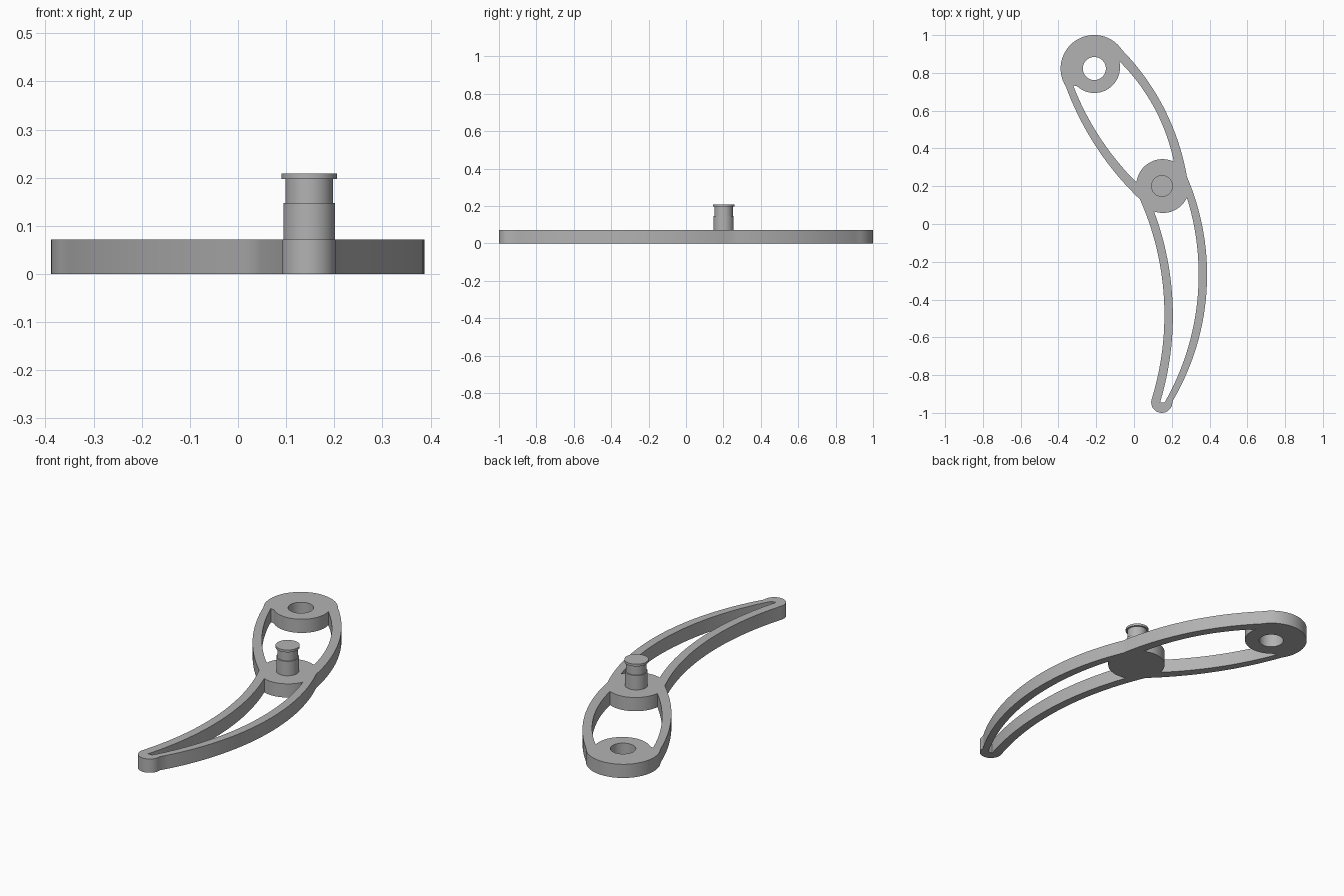
import bpy, bmesh, math
from mathutils import Vector

cube = bpy.data.objects.get("Cube")
if cube:
    bpy.data.objects.remove(cube, do_unlink=True)

grey = bpy.data.materials.new("plain_grey")
grey.use_nodes = True
grey.diffuse_color = (0.45, 0.45, 0.45, 1)
grey.node_tree.nodes["Principled BSDF"].inputs["Base Color"].default_value = grey.diffuse_color

HEIGHT = 0.072
HUB = (0.148, 0.201)
RING = (-0.21, 0.823)


def arc(p, q, sag, steps=28):
    """Circular arc from p up to (not including) q, bulging right of travel by sag."""
    p, q = Vector(p), Vector(q)
    if sag == 0:
        return [p]
    half = (q - p).length / 2
    side = Vector((q.y - p.y, p.x - q.x)).normalized()
    radius = (half * half + sag * sag) / (2 * sag)
    centre = (p + q) / 2 + side * (sag - radius)
    sweep = 4 * math.atan(sag / half)
    start = math.atan2(p.y - centre.y, p.x - centre.x)
    r = abs(radius)
    return [centre + r * Vector((math.cos(start + sweep * i / steps),
                                 math.sin(start + sweep * i / steps)))
            for i in range(steps)]


def loop(corners):
    """Closed outline from (x, y, sag to the next corner)."""
    pts = []
    for i, (x, y, sag) in enumerate(corners):
        pts += arc((x, y), corners[(i + 1) % len(corners)][:2], sag)
    return pts


def finish(obj):
    bpy.ops.object.select_all(action='DESELECT')
    obj.select_set(True)
    bpy.context.view_layer.objects.active = obj
    if obj.type == 'CURVE':
        bpy.ops.object.convert(target='MESH')
        obj = bpy.context.object
        bm = bmesh.new()
        bm.from_mesh(obj.data)
        bmesh.ops.remove_doubles(bm, verts=bm.verts, dist=1e-5)
        bmesh.ops.recalc_face_normals(bm, faces=bm.faces)
        bm.to_mesh(obj.data)
        bm.free()
    obj.data.materials.clear()
    obj.data.materials.append(grey)
    bpy.ops.object.shade_smooth_by_angle(angle=math.radians(30))


# Outside edge: ring end, curved walls and rounded tip
outside = loop([(-0.36, 0.726, 0.041), (0.032, 0.13, -0.095),
                (0.095, -0.923, 0.0685), (0.203, -0.94, 0.143),
                (0.28, 0.251, 0.057), (-0.062, 0.92, 0.1775)])
# Opening between the ring and the hub
upper_opening = loop([(-0.078, 0.862, -0.045), (0.211, 0.33, 0.058),
                      (0.013, 0.22, -0.032), (-0.322, 0.733, 0),
                      (-0.302, 0.73, 0.097)])
# Long opening between the hub and the tip
lower_opening = loop([(0.28, 0.14, -0.114), (0.162, -0.945, 0),
                      (0.138, -0.945, 0.083), (0.106, 0.067, 0.037)])
# Round bore through the ring
x, y = RING
bore = loop([(x - 0.061, y, 0.061), (x + 0.061, y, 0.061)])

curve = bpy.data.curves.new("lever_body", 'CURVE')
curve.dimensions = '2D'
curve.fill_mode = 'BOTH'
curve.extrude = HEIGHT / 2
for pts in (outside, upper_opening, lower_opening, bore):
    spline = curve.splines.new('POLY')
    spline.points.add(len(pts) - 1)
    for point, co in zip(spline.points, pts):
        point.co = (co.x, co.y, 0, 1)
    spline.use_cyclic_u = True
body = bpy.data.objects.new("lever_body", curve)
body.location.z = HEIGHT / 2
bpy.context.collection.objects.link(body)
finish(body)

# Stepped pin with a flanged cap, turned from a profile
profile = [(0, HEIGHT - 0.01), (0.054, HEIGHT - 0.01), (0.054, 0.148),
           (0.049, 0.148), (0.049, 0.197), (0.0575, 0.197),
           (0.0575, 0.209), (0, 0.209)]
bm = bmesh.new()
verts = [bm.verts.new((r, 0, z)) for r, z in profile]
edges = [bm.edges.new(pair) for pair in zip(verts, verts[1:])]
bmesh.ops.spin(bm, geom=verts + edges, cent=(0, 0, 0), axis=(0, 0, 1),
               angle=math.tau, steps=48)
bmesh.ops.remove_doubles(bm, verts=bm.verts, dist=1e-5)
bmesh.ops.recalc_face_normals(bm, faces=bm.faces)
mesh = bpy.data.meshes.new("pin")
bm.to_mesh(mesh)
bm.free()
pin = bpy.data.objects.new("pin", mesh)
pin.location = (*HUB, 0)
bpy.context.collection.objects.link(pin)
finish(pin)
